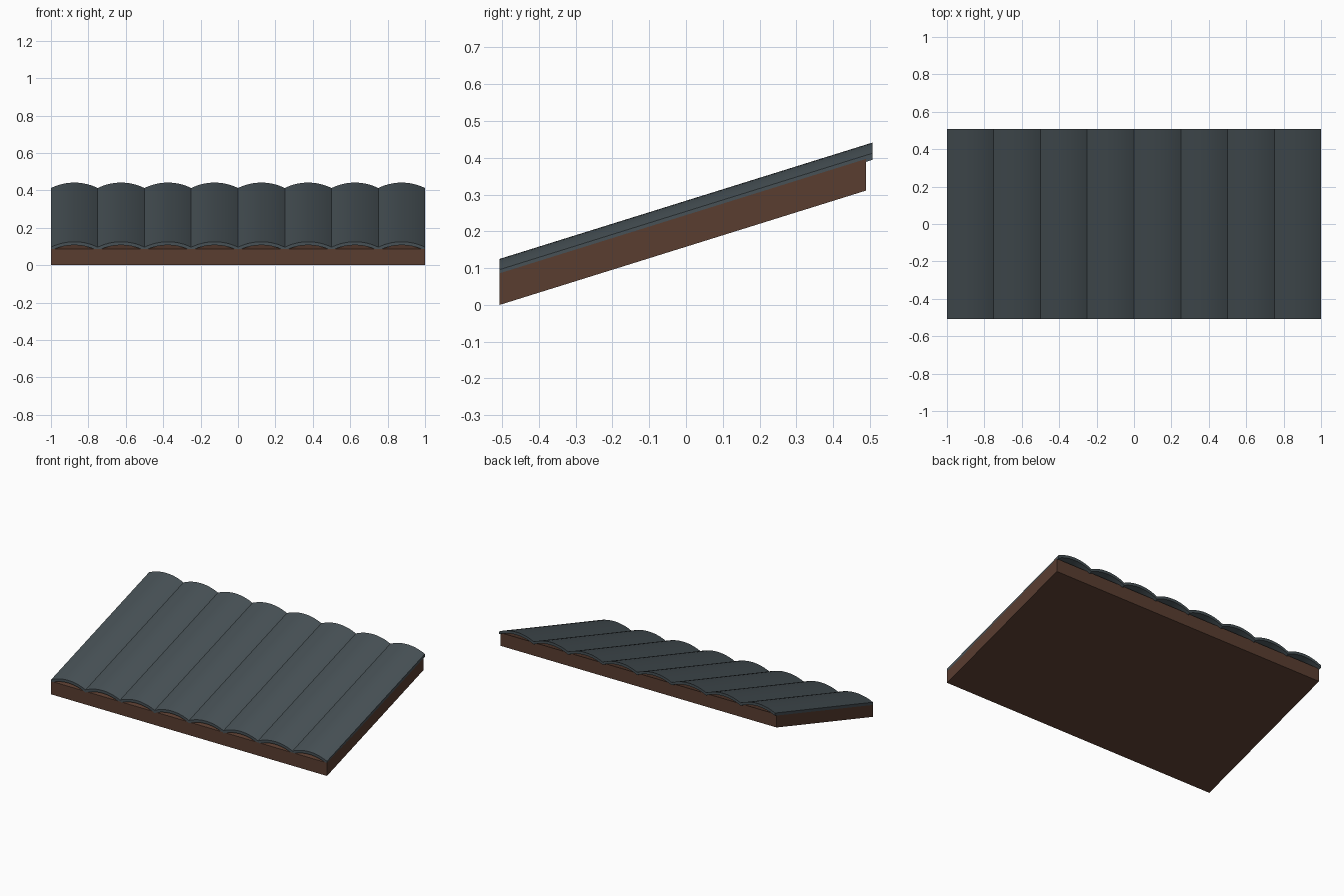
import bpy, bmesh, math

if "Cube" in bpy.data.objects:
    bpy.data.objects.remove(bpy.data.objects["Cube"])

SLOPE = 0.312              # rise per unit of y
FRONT, BACK, DECK_BACK = -0.507, 0.507, 0.49
TILES, WIDTH, SEGMENTS = 8, 0.25, 12


def material(name, colour):
    m = bpy.data.materials.new(name)
    m.diffuse_color = (*colour, 1)
    m.use_nodes = True
    m.node_tree.nodes["Principled BSDF"].inputs["Base Color"].default_value = m.diffuse_color
    return m


slate = material("slate_grey", (0.063, 0.082, 0.092))
wood = material("brown_wood", (0.100, 0.047, 0.030))


def sloped_prism(name, outline, y0, y1, mat):
    """Sweep an x-z outline up the roof slope, with upright ends."""
    bm = bmesh.new()
    rings = [[bm.verts.new((x, y, z + SLOPE * (y - FRONT))) for x, z in outline]
             for y in (y0, y1)]
    a, b = rings
    n = len(outline)
    for i in range(n):
        j = (i + 1) % n
        bm.faces.new((a[i], a[j], b[j], b[i]))
    bm.faces.new(a)
    bm.faces.new(b[::-1])
    bmesh.ops.recalc_face_normals(bm, faces=bm.faces)
    mesh = bpy.data.meshes.new(name)
    bm.to_mesh(mesh)
    bm.free()
    mesh.materials.append(mat)
    obj = bpy.data.objects.new(name, mesh)
    bpy.context.collection.objects.link(obj)
    return obj


def arc(cx, base, rise):
    """Shallow circular arc spanning one tile width."""
    h = WIDTH / 2
    r = (h * h + rise * rise) / (2 * rise)
    xs = [-h + WIDTH * i / SEGMENTS for i in range(SEGMENTS + 1)]
    return [(cx + x, base + rise - r + math.sqrt(r * r - x * x)) for x in xs]


# Wooden roof deck
sloped_prism("roof_deck", [(-1, 0), (1, 0), (1, 0.086), (-1, 0.086)],
             FRONT, DECK_BACK, wood)

# Row of arched roof tiles, hollow underneath
for t in range(TILES):
    cx = -1 + WIDTH * (t + 0.5)
    outline = arc(cx, 0.096, 0.029) + arc(cx, 0.078, 0.029)[::-1]
    tile = sloped_prism(f"roof_tile_{t + 1}", outline, FRONT, BACK, slate)
    bpy.ops.object.select_all(action='DESELECT')
    tile.select_set(True)
    bpy.context.view_layer.objects.active = tile
    bpy.ops.object.shade_smooth_by_angle(angle=math.radians(30))
